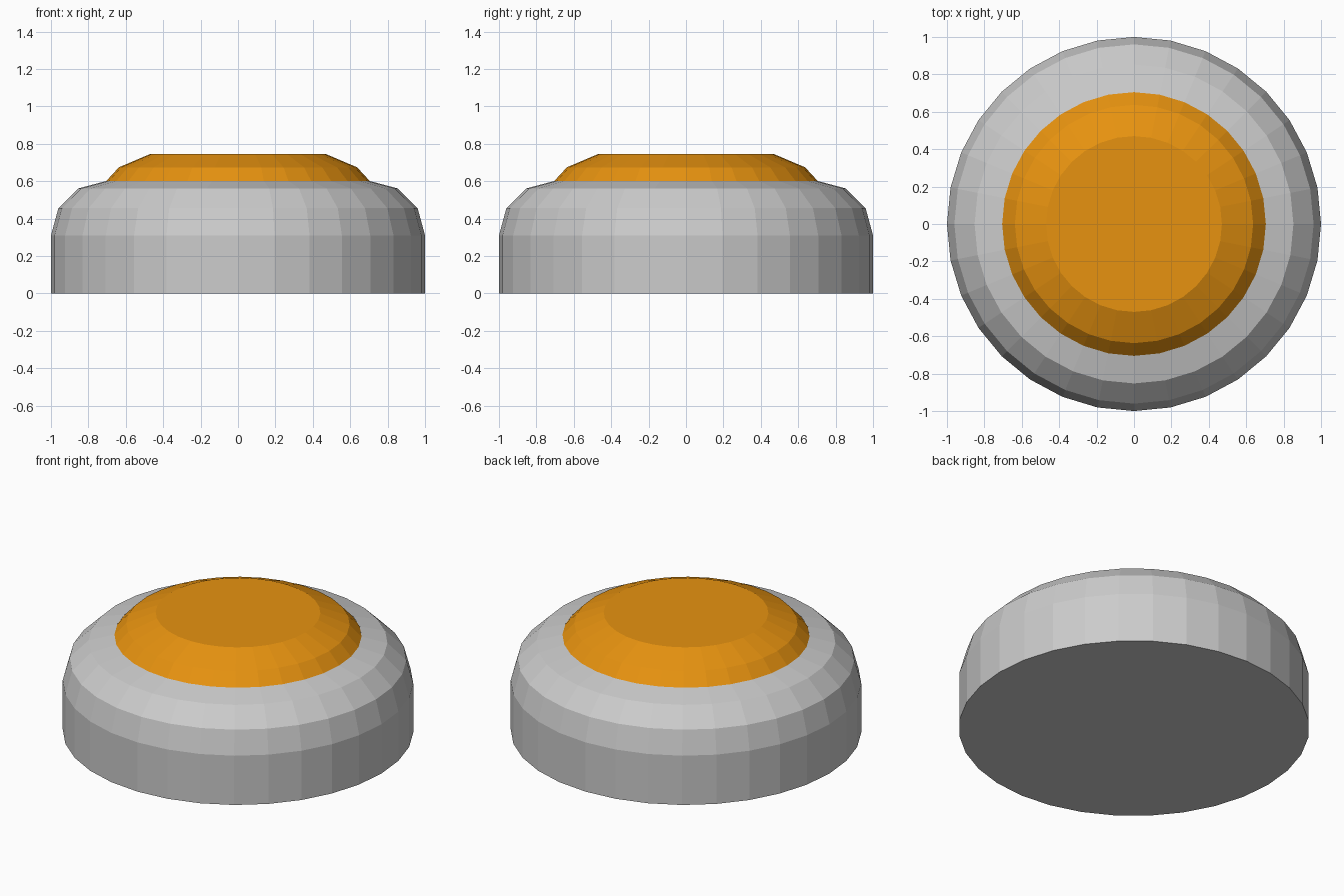
import bpy, bmesh
from math import sin, cos, pi

if "Cube" in bpy.data.objects:
    bpy.data.objects.remove(bpy.data.objects["Cube"])

SIDES = 32


def lathe(name, profile, cap_bottom=False, cap_top=False, color=None):
    """Revolve (radius, z) points into a flat-shaded faceted shell."""
    bm = bmesh.new()
    rings = [[bm.verts.new((r * cos(2 * pi * i / SIDES), r * sin(2 * pi * i / SIDES), z))
              for i in range(SIDES)] for r, z in profile]
    for low, high in zip(rings, rings[1:]):
        for i in range(SIDES):
            j = (i + 1) % SIDES
            bm.faces.new((low[i], low[j], high[j], high[i]))
    if cap_bottom:
        bm.faces.new(rings[0][::-1])
    if cap_top:
        bm.faces.new(rings[-1])
    mesh = bpy.data.meshes.new(name)
    bm.to_mesh(mesh)
    bm.free()
    obj = bpy.data.objects.new(name, mesh)
    bpy.context.collection.objects.link(obj)
    if color:
        mat = bpy.data.materials.new(name + "_color")
        mat.diffuse_color = color
        mat.use_nodes = True
        mat.node_tree.nodes["Principled BSDF"].inputs["Base Color"].default_value = mat.diffuse_color
        mesh.materials.append(mat)
    return obj


# Grey housing: straight wall with a rounded shoulder (quarter arc in 30 degree steps)
R = 0.295
shoulder = [(0.705 + R * cos(a * pi / 6), 0.31 + R * 0.985 * sin(a * pi / 6)) for a in range(4)]
lathe("housing", [(1.0, 0.0)] + shoulder, cap_bottom=True)

# Orange domed button, sharing the housing's top rim
lathe("button", [(0.705, 0.6), (0.637, 0.674), (0.47, 0.745)], cap_top=True,
      color=(0.8, 0.29, 0.005, 1))
